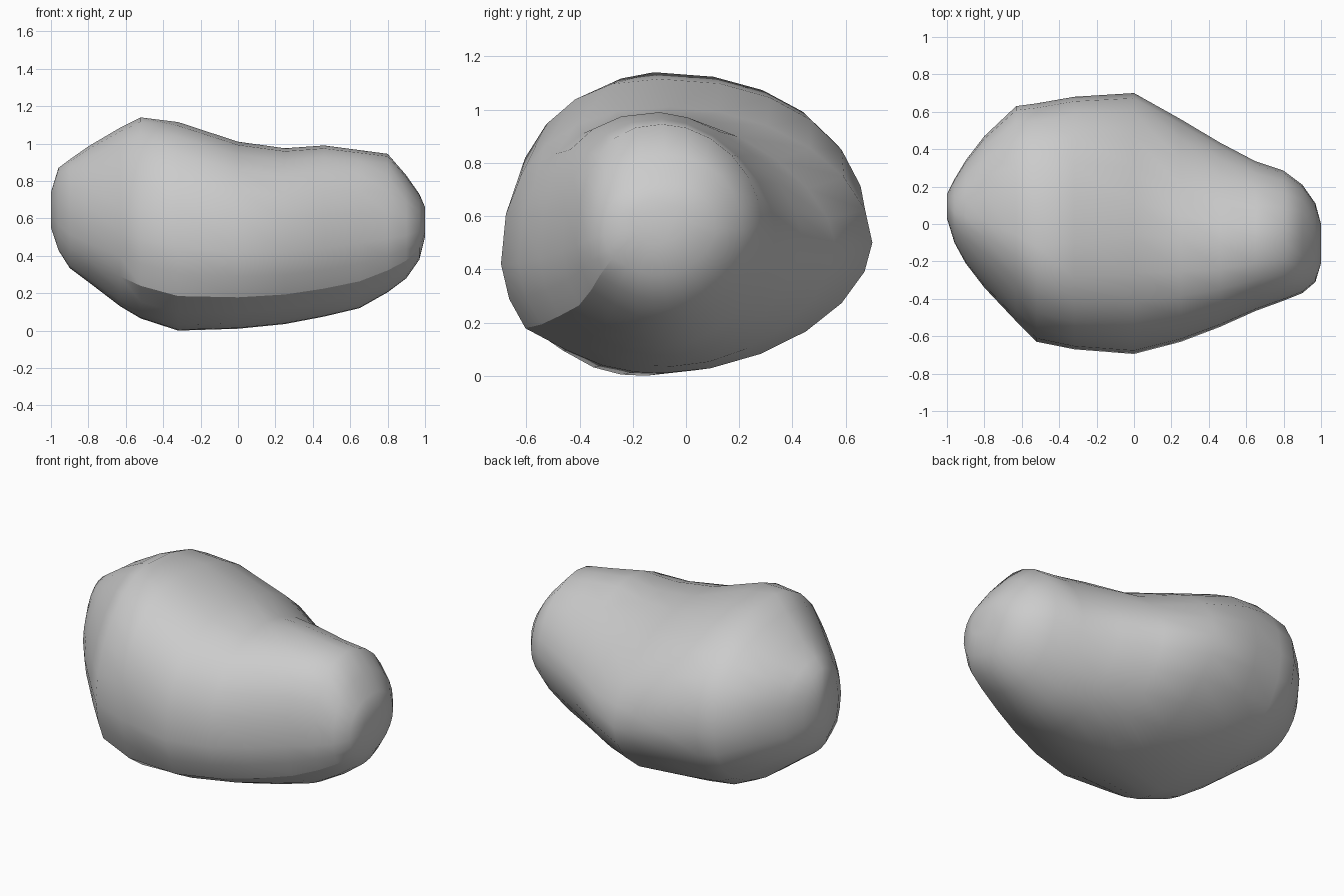
import bpy, bmesh, math

if "Cube" in bpy.data.objects:
    bpy.data.objects.remove(bpy.data.objects["Cube"])

# Cross-sections along the boulder:
# x, front y, back y, bottom z, top z, z of front bulge, y of crest, y of keel, back-shoulder roundness
SECTIONS = [
    (-1.00, 0.03, 0.16, 0.55, 0.74, 0.66, 0.10, 0.10, 2.0),
    (-0.96, -0.10, 0.24, 0.43, 0.87, 0.63, 0.06, 0.05, 2.1),
    (-0.90, -0.21, 0.34, 0.335, 0.915, 0.60, 0.04, 0.03, 2.2),
    (-0.80, -0.34, 0.47, 0.26, 0.985, 0.57, 0.02, 0.00, 2.2),
    (-0.63, -0.52, 0.63, 0.13, 1.085, 0.52, -0.06, -0.08, 2.2),
    (-0.52, -0.63, 0.645, 0.065, 1.14, 0.49, -0.12, -0.14, 2.2),
    (-0.32, -0.67, 0.68, 0.0, 1.115, 0.45, -0.10, -0.15, 2.2),
    (0.00, -0.695, 0.70, 0.01, 1.01, 0.42, -0.06, -0.08, 1.9),
    (0.25, -0.63, 0.56, 0.035, 0.975, 0.42, -0.08, -0.05, 1.65),
    (0.46, -0.55, 0.435, 0.075, 0.99, 0.44, -0.10, -0.05, 1.65),
    (0.65, -0.465, 0.335, 0.12, 0.965, 0.47, -0.09, -0.05, 1.75),
    (0.80, -0.41, 0.285, 0.205, 0.945, 0.49, -0.09, -0.05, 1.9),
    (0.90, -0.37, 0.21, 0.28, 0.83, 0.51, -0.08, -0.07, 2.1),
    (0.97, -0.31, 0.11, 0.38, 0.73, 0.53, -0.09, -0.09, 2.2),
    (1.00, -0.21, 0.00, 0.50, 0.66, 0.57, -0.10, -0.10, 2.2),
]
STEPS = 6
CREASE = 2                      # ring index of the hard lower front edge
UNDERCUT = [(1.0, 0.0), (0.95, 0.32), (0.85, 0.59), (0.60, 0.79), (0.38, 0.93), (0.18, 0.99)]


def quarter(n):
    """Quarter superellipse from (1, 0) towards (0, 1)."""
    angles = [i / STEPS * math.pi / 2 for i in range(STEPS)]
    return [(math.cos(a) ** (2 / n), math.sin(a) ** (2 / n)) for a in angles]


def quarter_back(n):
    """The same quarter walked from the pole (0, 1) towards (1, 0)."""
    return [(v, u) for u, v in quarter(n)]


def section_ring(x, y0, y1, z0, z1, zf, yt, yb, n):
    zr = z0 + 0.49 * (z1 - z0)
    low_back = 2.2 if x < -0.4 else 1.8
    high_front = 1.9 if x < -0.4 else 2.35
    pts = [(yb + (y0 - yb) * u, zf + (z0 - zf) * v) for u, v in UNDERCUT]
    pts += [(yb + (y1 - yb) * u, zr + (z0 - zr) * v) for u, v in quarter_back(low_back)]
    pts += [(yt + (y1 - yt) * u, zr + (z1 - zr) * v) for u, v in quarter(n)]
    pts += [(yt + (y0 - yt) * u, zf + (z1 - zf) * v) for u, v in quarter_back(high_front)]
    return [(x, y, z) for y, z in pts]


# Boulder: skin the sections and close both ends
bm = bmesh.new()
rings = [[bm.verts.new(p) for p in section_ring(*s)] for s in SECTIONS]
count = len(rings[0])
for a, b in zip(rings, rings[1:]):
    for i in range(count):
        j = (i + 1) % count
        bm.faces.new((a[i], b[i], b[j], a[j]))
bm.faces.new(rings[0])
bm.faces.new(rings[-1])
bmesh.ops.recalc_face_normals(bm, faces=bm.faces)

mesh = bpy.data.meshes.new("boulder")
bm.edges.index_update()
hard = {r[CREASE] for r in rings[4:14]}
sharp = [e.index for e in bm.edges if e.verts[0] in hard and e.verts[1] in hard]
bm.to_mesh(mesh)
bm.free()

boulder = bpy.data.objects.new("boulder", mesh)
bpy.context.collection.objects.link(boulder)
bpy.context.view_layer.objects.active = boulder
boulder.select_set(True)
bpy.ops.object.shade_smooth_by_angle(angle=math.radians(50))

# Hard edge along the lower front
for i in sharp:
    mesh.edges[i].use_edge_sharp = True
